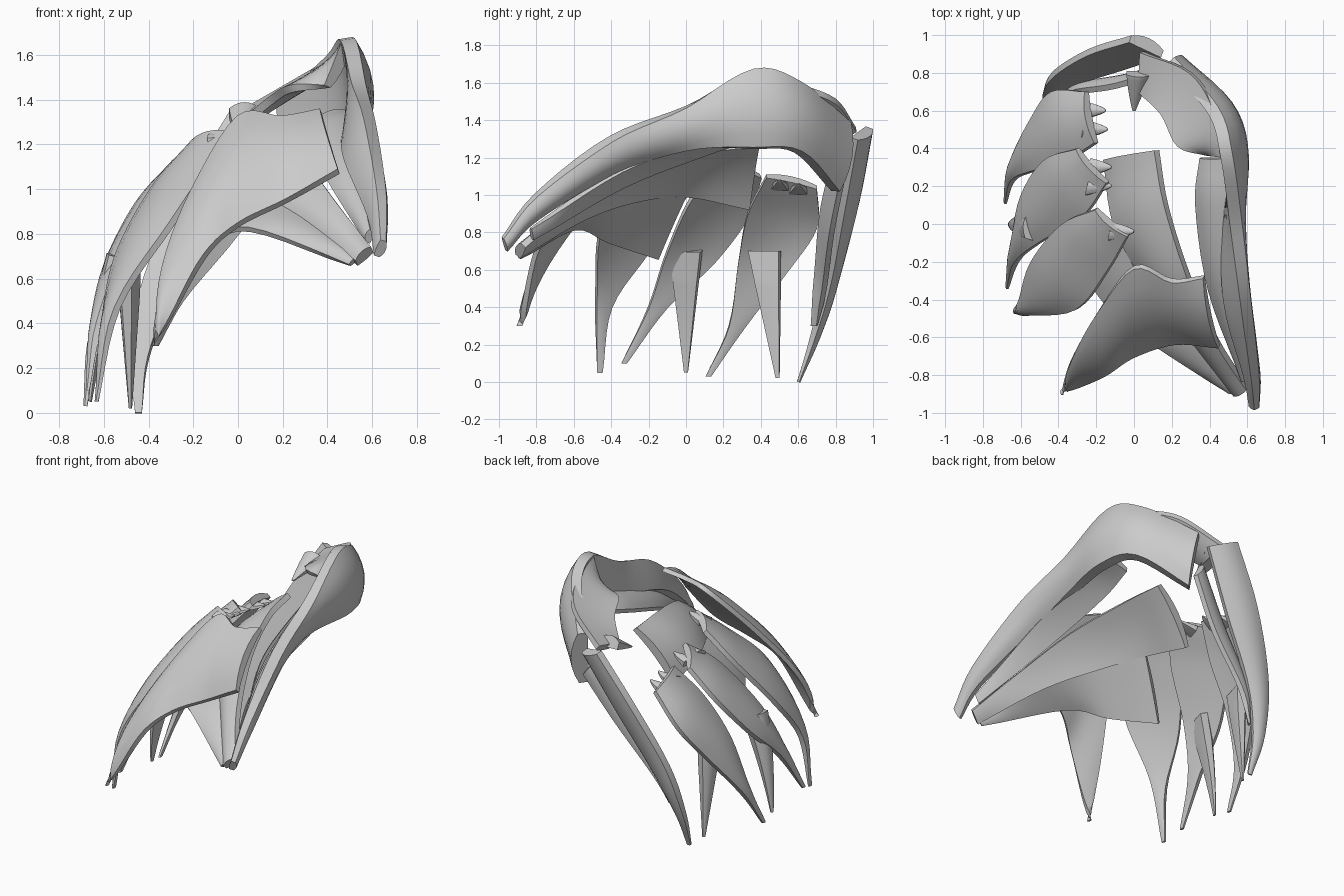
import bpy
import bmesh
from mathutils import Vector

default_cube = bpy.data.objects.get("Cube")
if default_cube:
    bpy.data.objects.remove(default_cube, do_unlink=True)

grey = bpy.data.materials.new("plain grey")
grey.use_nodes = True
colour = (0.6, 0.6, 0.6, 1)
grey.diffuse_color = colour
grey.node_tree.nodes["Principled BSDF"].inputs["Base Color"].default_value = colour

COLUMNS = 7
STEPS = 5
PLATE_SIDE = Vector((-1, -0.2, 1))
REAR_SIDE = Vector((-0.5, 1, 0.3))
INNER_SIDE = Vector((-0.5, 0.3, 1))
BEAM_SIDE = Vector((1, 0.4, 0.5))
TIP_HALF = Vector((0, 0.015, 0))


def smooth_path(points):
    """Catmull-Rom samples through the given points."""
    pts = [Vector(p) for p in points]
    padded = [2 * pts[0] - pts[1]] + pts + [2 * pts[-1] - pts[-2]]
    result = []
    for i in range(len(pts) - 1):
        before, start, end, after = padded[i:i + 4]
        tangent_in = (end - before) / 2
        tangent_out = (after - start) / 2
        for k in range(STEPS):
            t = k / STEPS
            ease = t * t * (3 - 2 * t)
            result.append(start.lerp(end, ease)
                          + tangent_in * t * (1 - t) ** 2
                          - tangent_out * t * t * (1 - t))
    return result + [pts[-1]]


def cross_section(left, right, tangent, thickness, bulge, outward):
    """Closed lens-shaped loop of points between two edge points."""
    normal = tangent.cross(right - left).normalized()
    if normal.dot(outward) < 0:
        normal.negate()
    width = (right - left).length
    depth = min(thickness, 0.6 * width)
    outer, inner = [], []
    for column in range(COLUMNS):
        u = column / (COLUMNS - 1)
        arch = 4 * u * (1 - u)
        point = left.lerp(right, u) + normal * bulge * width * arch
        half = normal * depth * (0.3 + 0.2 * arch)
        outer.append(point + half)
        inner.append(point - half)
    return outer + inner[::-1]


def blade(name, left_edge, right_edge, outward, thickness=0.05, bulge=0.07):
    """Curved slab lofted between two edge paths."""
    lefts, rights = smooth_path(left_edge), smooth_path(right_edge)
    middle = [(left + right) / 2 for left, right in zip(lefts, rights)]
    last = len(middle) - 1
    bm = bmesh.new()
    rings = []
    for i, (left, right) in enumerate(zip(lefts, rights)):
        tangent = middle[min(i + 1, last)] - middle[max(i - 1, 0)]
        section = cross_section(left, right, tangent, thickness, bulge, outward)
        rings.append([bm.verts.new(point) for point in section])
    for ring, following in zip(rings, rings[1:]):
        for j in range(len(ring)):
            bm.faces.new((ring[j - 1], ring[j], following[j], following[j - 1]))
    bm.faces.new(rings[0])
    bm.faces.new(rings[-1])
    bmesh.ops.recalc_face_normals(bm, faces=bm.faces)
    mesh = bpy.data.meshes.new(name)
    bm.to_mesh(mesh)
    bm.free()
    obj = bpy.data.objects.new(name, mesh)
    bpy.context.collection.objects.link(obj)
    mesh.materials.append(grey)
    bpy.ops.object.select_all(action="DESELECT")
    obj.select_set(True)
    bpy.context.view_layer.objects.active = obj
    bpy.ops.object.shade_smooth_by_angle(angle=0.65)


def pointed_blade(name, left_edge, right_edge, tip, outward, **shape):
    """Blade whose two edges meet at a narrow tip."""
    tip = Vector(tip)
    blade(name, left_edge + [tip - TIP_HALF], right_edge + [tip + TIP_HALF],
          outward, **shape)


def claw(name, root, tip, width, side=(0.3, 1, 0)):
    """Tapered hook that leaves the root outward and turns toward the tip."""
    root, tip, side = Vector(root), Vector(tip), Vector(side).normalized()
    control = root.lerp(tip, 0.5)
    control.x = root.x * 0.25 + tip.x * 0.75
    left, right = [], []
    for step in range(STEPS + 1):
        t = step / STEPS
        centre = root.lerp(control, t).lerp(control.lerp(tip, t), t)
        half = side * width * (0.5 - 0.44 * t)
        left.append(centre - half)
        right.append(centre + half)
    blade(name, left, right, PLATE_SIDE, thickness=0.08, bulge=0.1)


# Overlapping side plates, each running from its crest into a hooked claw
pointed_blade("front_plate",
              [(.37, -.28, 1.35), (.2, -.3, 1.32), (0, -.23, 1.32),
               (-.2, -.48, 1), (-.34, -.74, .64)],
              [(.45, -.65, 1.08), (.22, -.63, .95), (0, -.7, .84),
               (-.15, -.8, .7), (-.3, -.86, .43)],
              (-.38, -.89, .3), Vector((-0.4, -1, 1)))
pointed_blade("second_plate",
              [(-.03, -.06, 1.25), (-.14, -.25, 1.08), (-.3, -.45, .84), (-.54, -.48, .47)],
              [(-.2, .08, 1.21), (-.38, 0, 1), (-.54, -.2, .7), (-.6, -.4, .4)],
              (-.63, -.46, .05), PLATE_SIDE)
pointed_blade("third_plate",
              [(-.14, .22, 1.16), (-.27, .04, 1), (-.5, -.1, .7), (-.62, -.2, .4)],
              [(-.3, .4, 1.1), (-.47, .34, .9), (-.59, .15, .64), (-.64, -.1, .4)],
              (-.67, -.33, .1), PLATE_SIDE)
pointed_blade("rear_plate",
              [(-.2, .43, 1.1), (-.36, .33, .9), (-.53, .28, .64), (-.64, .23, .3)],
              [(-.25, .7, 1.04), (-.43, .7, .83), (-.54, .55, .6), (-.65, .32, .3)],
              (-.68, .12, .03), PLATE_SIDE)

# Second claws behind the two rearmost plate claws
claw("third_plate_rear_claw", (-.53, 0, .7), (-.66, 0, .05), 0.17)
claw("rear_plate_rear_claw", (-.48, .42, .7), (-.48, .49, .02), 0.17)

# Small spikes along the plate crests
spike_tips = [(-.15, .6, 1.06), (-.14, .5, 1.08), (-.12, .3, 1.13),
              (-.12, .2, 1.14), (0, -.04, 1.25)]
for number, tip in enumerate(spike_tips, start=1):
    root = Vector(tip) + Vector((-.12, 0, -.04))
    claw(f"crest_spike_{number}", root, tip, 0.1)

# Broad inner tongue running forward under the arch, and its hanging flange
blade("inner_tongue",
      [(.12, .39, 1.26), (.17, .1, 1.24), (.29, -.28, 1.14), (.44, -.62, .94), (.6, -.87, .73)],
      [(-.15, .34, .93), (-.1, 0, 1), (.05, -.28, .97), (.27, -.56, .87), (.53, -.9, .67)],
      INNER_SIDE, thickness=0.06)
blade("tongue_flange",
      [(-.1, 0, 1), (.05, -.3, .98), (.27, -.56, .88), (.53, -.89, .69)],
      [(-.33, -.15, .66), (-.15, -.42, .75), (.05, -.6, .82), (.5, -.89, .66)],
      INNER_SIDE, thickness=0.04, bulge=0.03)

# Long arched beam with its inner strip
blade("arched_beam",
      [(.65, -.98, .77), (.64, -.8, 1), (.59, -.4, 1.3), (.54, 0, 1.47),
       (.49, .36, 1.67), (.42, .6, 1.6), (.19, .86, 1.39)],
      [(.62, -.96, .7), (.6, -.8, .87), (.5, -.4, 1.12), (.5, 0, 1.24),
       (.55, .36, 1.25), (.48, .6, 1.23), (.22, .8, 1.02)],
      BEAM_SIDE, thickness=0.11)
blade("beam_inner_strip",
      [(.35, .35, 1.3), (.33, .1, 1.22), (.4, -.35, 1.04), (.58, -.82, .76)],
      [(.5, .35, 1.34), (.5, .1, 1.3), (.53, -.35, 1.13), (.6, -.83, .82)],
      INNER_SIDE)

# Crown bridging the beam to the rear blade
blade("crown_bridge",
      [(.48, .36, 1.66), (.43, .6, 1.58), (.3, .8, 1.5), (.04, .91, 1.35)],
      [(.4, .37, 1.46), (.24, .41, 1.45), (.15, .58, 1.4), (.03, .7, 1.3)],
      INNER_SIDE, thickness=0.06, bulge=-0.06)
claw("bridge_knob", (.03, .8, 1.34), (0, .6, 1.25), 0.14, side=(1, 0, 0))

# Rear blades curving down and inward
blade("rear_blade",
      [(-.02, .98, 1.36), (-.24, .91, 1), (-.42, .8, .6), (-.48, .7, .25), (-.46, .6, 0)],
      [(.15, .9, 1.3), (-.06, .83, .92), (-.28, .76, .55), (-.4, .68, .25), (-.43, .6, 0)],
      REAR_SIDE, thickness=0.07)
blade("rear_inner_blade",
      [(.12, .8, 1.22), (-.1, .73, .92), (-.3, .7, .6), (-.38, .67, .3)],
      [(.2, .84, 1.1), (0, .78, .8), (-.25, .74, .5), (-.36, .7, .3)],
      REAR_SIDE)
